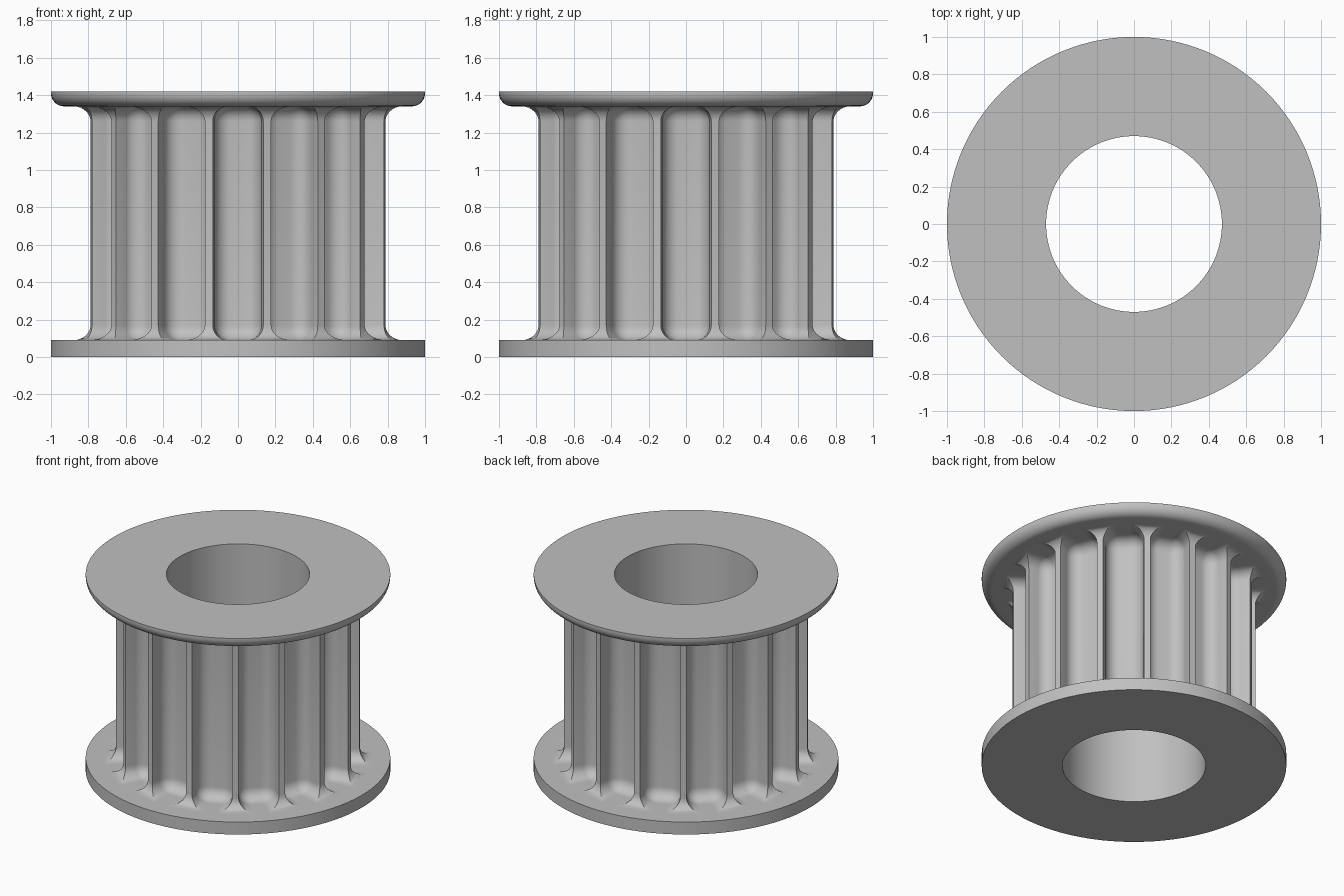
import bpy
import bmesh
from math import sin, cos, pi, radians, sqrt

TEETH = 16
SEGMENTS = 128
LAND_R = 0.80       # outer radius of the teeth
ROOT_R = 0.64       # radius at the groove floor
HALF_W = 0.135      # half width of a groove mouth
CORNER = 0.085      # groove corner radius
FILLET = 0.08       # blend between teeth and flanges
LOW, HIGH, TOP = 0.09, 1.34, 1.42
BORE = 0.47

cube = bpy.data.objects.get("Cube")
if cube:
    bpy.data.objects.remove(cube, do_unlink=True)

metal = bpy.data.materials.new("light grey metal")
metal.use_nodes = True
grey = (0.53, 0.53, 0.53, 1)
metal.diffuse_color = grey
metal.node_tree.nodes["Principled BSDF"].inputs["Base Color"].default_value = grey


def skin(name, rings, close_loop):
    """Join matching closed rings of points into a smooth-shaded surface."""
    bm = bmesh.new()
    rows = [[bm.verts.new(p) for p in ring] for ring in rings]
    pairs = list(zip(rows, rows[1:]))
    if close_loop:
        pairs.append((rows[-1], rows[0]))
    for a, b in pairs:
        for i in range(len(a)):
            j = (i + 1) % len(a)
            bm.faces.new((a[i], a[j], b[j], b[i]))
    mesh = bpy.data.meshes.new(name)
    bm.to_mesh(mesh)
    bm.free()
    mesh.materials.append(metal)
    obj = bpy.data.objects.new(name, mesh)
    bpy.context.collection.objects.link(obj)
    bpy.ops.object.select_all(action='DESELECT')
    obj.select_set(True)
    bpy.context.view_layer.objects.active = obj
    bpy.ops.object.shade_smooth_by_angle(angle=radians(30))
    return obj


def tooth_ring(z, grow):
    """Grooved outline at height z, thickened outwards by grow."""
    radius = CORNER - grow
    cx, cy = HALF_W - 0.01 - CORNER, ROOT_R + CORNER
    right = [(cx + radius * sin(t), cy - radius * cos(t))
             for t in (radians(94) * k / 10 for k in range(11))]
    mouth = HALF_W - grow
    right.append((mouth, sqrt((LAND_R + grow) ** 2 - mouth ** 2)))
    groove = [(-x, y) for x, y in reversed(right)] + right
    ring = []
    for n in range(TEETH):
        a = 2 * pi * n / TEETH
        # The groove runs clockwise about +y, so turn clockwise too
        ring += [(x * cos(a) + y * sin(a), y * cos(a) - x * sin(a), z)
                 for x, y in groove]
    return ring[::-1]


# Toothed drum, flaring into both flanges
steps = 8
flare = []
for k in range(steps + 1):
    t = 0.5 * pi * k / steps
    flare.append((FILLET * (1 - cos(t)), FILLET * (1 - sin(t))))
levels = [(LOW + h, g) for h, g in flare]
levels += [(HIGH - h, g) for h, g in reversed(flare)]
skin("toothed_drum", [tooth_ring(z, g) for z, g in levels], False)

# Flanges, hub core and bore as one turned part
rim = 0.07
profile = [(BORE, 0), (1, 0), (1, LOW), (0.6, LOW), (0.6, HIGH)]
for k in range(9):
    t = 0.5 * pi * k / 8
    profile.append((1 - rim + rim * sin(t), HIGH + rim * (1 - cos(t))))
profile += [(1, TOP), (BORE, TOP)]
turned = [[(r * cos(2 * pi * i / SEGMENTS), r * sin(2 * pi * i / SEGMENTS), z)
           for i in range(SEGMENTS)] for r, z in profile]
skin("flanges_and_bore", turned, True)
